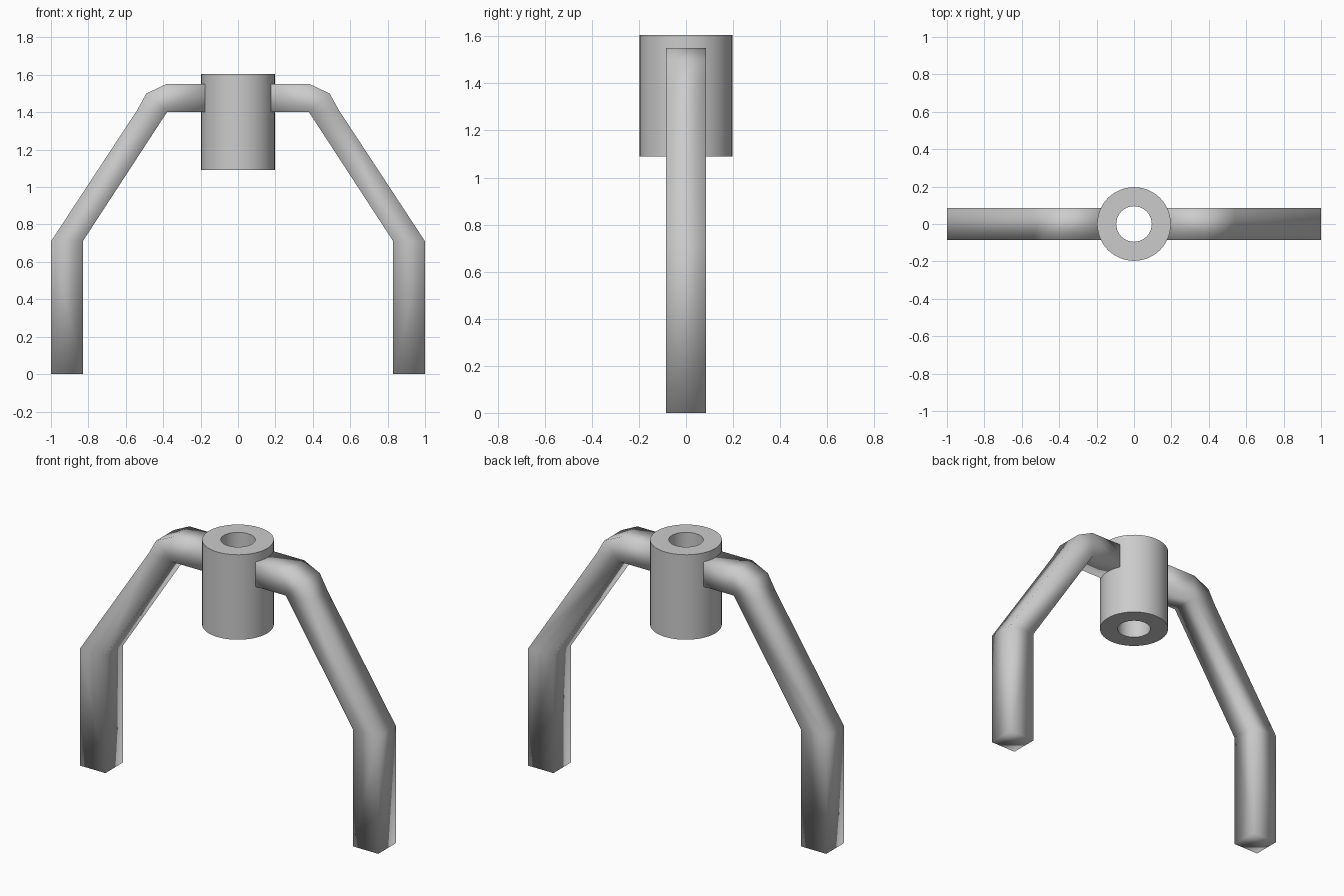
import bpy, bmesh, math

if "Cube" in bpy.data.objects:
    bpy.data.objects.remove(bpy.data.objects["Cube"])


def finish(name, bm):
    bmesh.ops.remove_doubles(bm, verts=bm.verts[:], dist=0.0005)
    bmesh.ops.recalc_face_normals(bm, faces=bm.faces[:])
    mesh = bpy.data.meshes.new(name)
    bm.to_mesh(mesh)
    bm.free()
    obj = bpy.data.objects.new(name, mesh)
    bpy.context.collection.objects.link(obj)
    return obj


def loft(bm, rings, closed=False):
    # bridge successive rings of vertices with quads
    loops = [[bm.verts.new(p) for p in ring] for ring in rings]
    n = len(loops[0])
    pairs = zip(loops, loops[1:] + loops[:1]) if closed else zip(loops, loops[1:])
    for a, b in pairs:
        for i in range(n):
            j = (i + 1) % n
            bm.faces.new((a[i], a[j], b[j], b[i]))
    return loops


# bent square-section legs: (outer edge, inner edge) stations in the xz plane
HALF = 0.085
stations = [((1.0, 0.0), (0.83, 0.0)), ((1.0, 0.71), (0.83, 0.71)),
            ((0.54, 1.41), (0.38, 1.40)), ((0.49, 1.50), (0.38, 1.40)),
            ((0.385, 1.55), (0.38, 1.40)), ((0.17, 1.55), (0.17, 1.40))]
bm = bmesh.new()
loops = loft(bm, [[(o[0], -HALF, o[1]), (o[0], HALF, o[1]),
                   (i[0], HALF, i[1]), (i[0], -HALF, i[1])] for o, i in stations])
bm.faces.new(loops[0])
bm.faces.new(loops[-1])
legs = finish("bent_legs", bm)
for p in legs.data.polygons:
    p.use_smooth = True
mirror = legs.modifiers.new("mirror_x", 'MIRROR')
mirror.use_axis[0] = True
mirror.use_mirror_merge = False

# hollow central hub, a rectangle profile revolved around z
SIDES = 48
profile = [(0.197, 1.09), (0.197, 1.605), (0.095, 1.605), (0.095, 1.09)]
rings = []
for k in range(SIDES):
    a = 2 * math.pi * k / SIDES
    rings.append([(r * math.cos(a), r * math.sin(a), z) for r, z in profile])
bm = bmesh.new()
loft(bm, rings, closed=True)
hub = finish("hub_sleeve", bm)
bpy.ops.object.select_all(action='DESELECT')
hub.select_set(True)
bpy.context.view_layer.objects.active = hub
bpy.ops.object.shade_smooth_by_angle(angle=math.radians(40))
